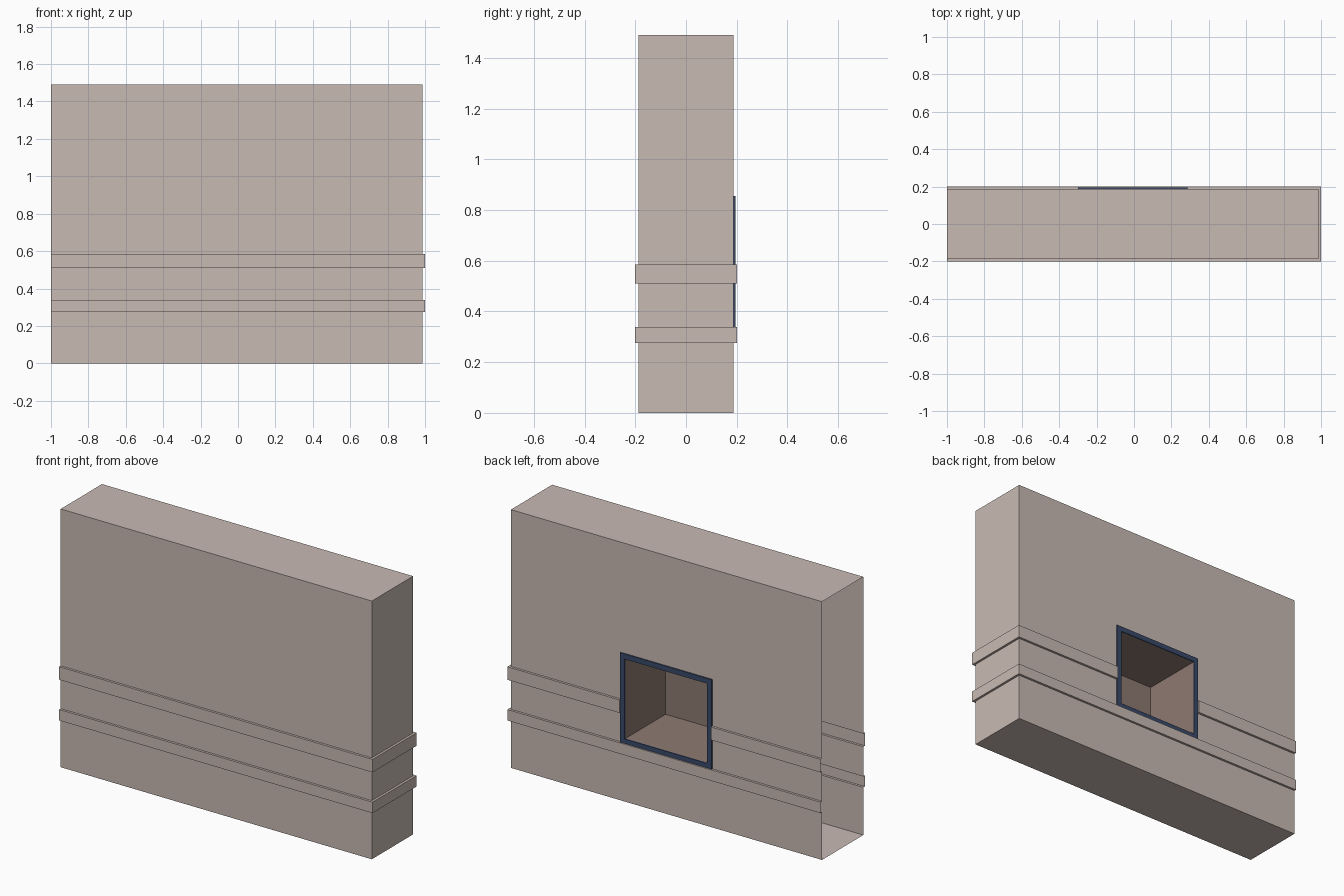
import bpy, bmesh

if "Cube" in bpy.data.objects:
    bpy.data.objects.remove(bpy.data.objects["Cube"])


def lin(c):
    c /= 255
    return c / 12.92 if c <= 0.04045 else ((c + 0.055) / 1.055) ** 2.4


def material(name, r, g, b):
    m = bpy.data.materials.new(name)
    m.diffuse_color = (lin(r), lin(g), lin(b), 1)
    m.use_nodes = True
    m.node_tree.nodes["Principled BSDF"].inputs["Base Color"].default_value = m.diffuse_color
    return m


WALL = material("pale plaster", 200, 186, 179)
INNER = material("brown recess", 141, 122, 113)
FRAME = material("navy frame", 58, 74, 106)

XL, XR, Y, H = -1.0, 0.986, 0.188, 1.49      # wall extents
D = 0.0135                                   # band projection
W0, W1, Z0, Z1 = -0.30, 0.285, 0.335, 0.855  # outer window frame
T = 0.03                                     # frame width
BANDS = [(0.275, 0.338), (0.51, 0.585)]


def finish(bm, name, mat):
    bmesh.ops.remove_doubles(bm, verts=bm.verts, dist=1e-5)
    bmesh.ops.recalc_face_normals(bm, faces=bm.faces)
    me = bpy.data.meshes.new(name)
    bm.to_mesh(me)
    bm.free()
    me.materials.append(mat)
    ob = bpy.data.objects.new(name, me)
    bpy.context.collection.objects.link(ob)
    return ob


def quad(bm, *pts):
    bm.faces.new([bm.verts.new(p) for p in pts])


def sweep(bm, path, levels):
    # path(o) gives the plan line pushed outward by o
    for (za, oa), (zb, ob) in zip(levels, levels[1:]):
        a, b = path(oa), path(ob)
        for i in range(len(a) - 1):
            quad(bm, (*a[i], za), (*a[i + 1], za), (*b[i + 1], zb), (*b[i], zb))


def profile(bands, top):
    pts = [(0, 0)]
    for lo, hi in bands:
        pts += [(lo, 0), (lo, D), (hi, D), (hi, 0)]
    return pts + ([(top, 0)] if top else [])


# Wall shell with raised bands, open at its left end
bm = bmesh.new()
full = profile(BANDS, H)
sweep(bm, lambda o: [(XL, -Y - o), (XR + o, -Y - o), (XR + o, Y + o), (W1, Y + o)], full)
sweep(bm, lambda o: [(W0, Y + o), (XL, Y + o)], full)
# wall below and above the window
sweep(bm, lambda o: [(W1, Y + o), (W0, Y + o)], profile(BANDS[:1], None))
sweep(bm, lambda o: [(W1, Y), (W0, Y)], [(Z1, 0), (H, 0)])
# top, bottom and the band ends beside the window
for z in (0, H):
    quad(bm, (XL, -Y, z), (XR, -Y, z), (XR, Y, z), (XL, Y, z))
lo, hi = BANDS[1]
for x in (W0, W1):
    quad(bm, (x, Y, lo), (x, Y + D, lo), (x, Y + D, hi), (x, Y, hi))
finish(bm, "wall_shell", WALL)

# Window frame, a thin rectangular ring
bm = bmesh.new()
YF = Y + 0.007


def ring(m, y):
    return [(W0 + m, y, Z0 + m), (W1 - m, y, Z0 + m), (W1 - m, y, Z1 - m), (W0 + m, y, Z1 - m)]


loops = [ring(0, Y), ring(0, YF), ring(T, YF), ring(T, Y)]
for k in range(4):
    a, b = loops[k], loops[(k + 1) % 4]
    for i in range(4):
        j = (i + 1) % 4
        quad(bm, a[i], a[j], b[j], b[i])
finish(bm, "window_frame", FRAME)

# Deep recess behind the frame, with its faces turned inward
bm = bmesh.new()
a, b = ring(T, Y), ring(T, -Y + 0.01)
for i in range(4):
    j = (i + 1) % 4
    quad(bm, a[i], a[j], b[j], b[i])
quad(bm, *b)
recess = finish(bm, "window_recess", INNER)
if recess.data.polygons[4].normal.y < 0:
    recess.data.flip_normals()
